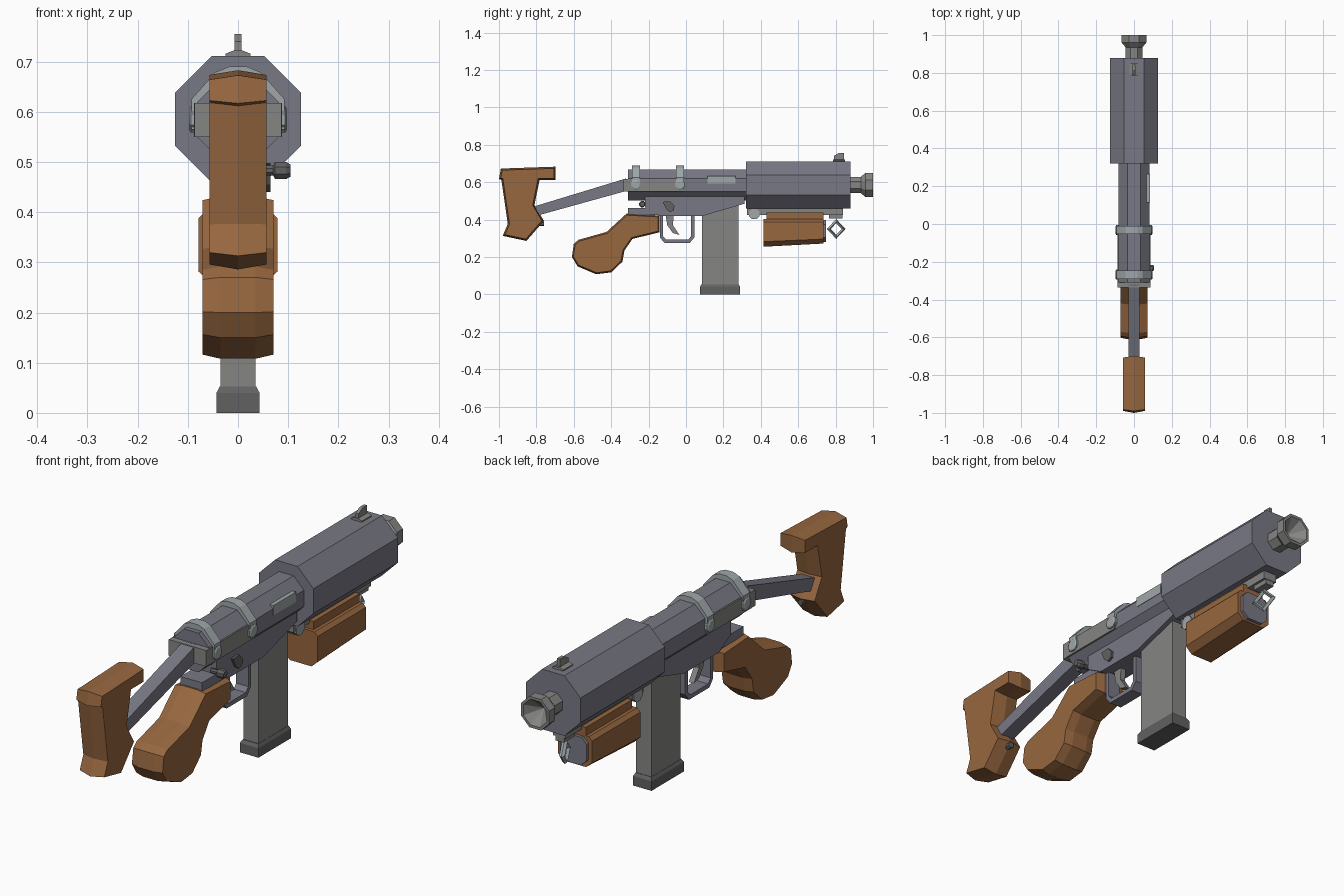
import bpy, bmesh, math
from mathutils import Vector, Matrix

if "Cube" in bpy.data.objects:
    bpy.data.objects.remove(bpy.data.objects["Cube"])

AXIS_Z = 0.585  # barrel centre height


def material(name, rgb):
    m = bpy.data.materials.new(name)
    m.diffuse_color = (*rgb, 1)
    m.use_nodes = True
    m.node_tree.nodes["Principled BSDF"].inputs["Base Color"].default_value = m.diffuse_color
    return m


STEEL = material("blued_steel", (0.19, 0.19, 0.235))
GREY = material("grey_metal", (0.235, 0.235, 0.23))
DARK = material("dark_metal", (0.12, 0.12, 0.12))
PALE = material("pale_metal", (0.35, 0.39, 0.40))
WOOD = material("wood", (0.31, 0.135, 0.05))


def loft(name, rings, mat):
    """Skin a list of equal-length point rings and cap both ends."""
    bm = bmesh.new()
    vs = [[bm.verts.new(p) for p in ring] for ring in rings]
    n = len(vs[0])
    for a, b in zip(vs, vs[1:]):
        for i in range(n):
            j = (i + 1) % n
            bm.faces.new((a[i], a[j], b[j], b[i]))
    bm.faces.new(vs[0])
    bm.faces.new(vs[-1][::-1])
    bmesh.ops.remove_doubles(bm, verts=bm.verts, dist=1e-5)
    bmesh.ops.recalc_face_normals(bm, faces=bm.faces)
    me = bpy.data.meshes.new(name)
    bm.to_mesh(me)
    bm.free()
    me.materials.append(mat)
    ob = bpy.data.objects.new(name, me)
    bpy.context.collection.objects.link(ob)
    return ob


def inset(pts, d):
    """Move a closed 2D outline inwards by d."""
    n = len(pts)
    area = sum(pts[i - 1][0] * pts[i][1] - pts[i][0] * pts[i - 1][1] for i in range(n))
    s = 1 if area > 0 else -1
    out = []
    for i in range(n):
        p, a, b = Vector(pts[i]), Vector(pts[i - 1]), Vector(pts[(i + 1) % n])
        e1, e2 = (p - a).normalized(), (b - p).normalized()
        m = Vector((-e1.y - e2.y, e1.x + e2.x)).normalized() * s
        c = max(0.5, abs(m.dot(Vector((-e1.y, e1.x)))))
        out.append(tuple(p + m * d / c))
    return out


def prism(name, pts, x0, x1, mat, crown=0, flat=0):
    """Side profile (y, z) across x; crown drops the edges, flat is the half-width of the full part."""
    if not crown:
        layers = [(x0, pts), (x1, pts)]
    else:
        low = inset(pts, crown)
        mid = [(-flat, pts), (flat, pts)] if flat else [(0, pts)]
        layers = [(x0, low), *mid, (x1, low)]
    return loft(name, [[(x, y, z) for y, z in q] for x, q in layers], mat)


def box(name, x, y, z, mat):
    return prism(name, [(y[0], z[0]), (y[1], z[0]), (y[1], z[1]), (y[0], z[1])], x[0], x[1], mat)


def lathe(name, profile, mat, n=8, axis='Y', at=(0, 0, AXIS_Z)):
    """Faceted turning; profile is (apothem, distance along axis)."""
    rings = []
    for r, d in profile:
        r /= math.cos(math.pi / n)
        ring = []
        for i in range(n):
            t = (i + 0.5) * 2 * math.pi / n
            u, v = r * math.cos(t), r * math.sin(t)
            p = (u, d, v) if axis == 'Y' else (d, u, v)
            ring.append(tuple(Vector(p) + Vector(at)))
        rings.append(ring)
    return loft(name, rings, mat)


def mirrored(half):
    return half + [(-x, z) for x, z in reversed(half)]


# Barrel shroud, receiver tube and muzzle
lathe("barrel_shroud", [(0.126, 0.32), (0.126, 0.88)], STEEL)
lathe("receiver_tube", [(0.082, -0.31), (0.082, 0.33)], STEEL)
lathe("muzzle", [(0.044, 0.86), (0.044, 0.935), (0.065, 0.96), (0.065, 1.0),
                 (0.054, 1.0), (0.0, 0.94)], GREY)

# Ejection port
box("ejection_port", (0.05, 0.084), (0.115, 0.265), (0.592, 0.634), PALE)

# Front sight
loft("sight_base", [[(x, y, z) for x, z in mirrored([(0.025, 0.705), (0.025, 0.716), (0.01, 0.722)])]
                    for y in (0.785, 0.85)], GREY)
prism("sight_blade", [(0.79, 0.715), (0.845, 0.715), (0.845, 0.755), (0.815, 0.755), (0.79, 0.74)],
      -0.007, 0.007, GREY)

# Lower receiver and tang
prism("lower_receiver", [(-0.22, 0.53), (0.313, 0.53), (0.313, 0.485), (0.09, 0.42),
                         (-0.14, 0.42), (-0.22, 0.465)], -0.055, 0.055, STEEL)
box("tang", (-0.05, 0.05), (-0.31, -0.14), (0.425, 0.463), STEEL)

# Trigger guard and trigger
prism("trigger_guard", [(-0.14, 0.425), (-0.14, 0.305), (-0.115, 0.275), (0.02, 0.275), (0.045, 0.305),
                        (0.045, 0.425), (0.028, 0.425), (0.028, 0.312), (0.012, 0.293),
                        (-0.107, 0.293), (-0.123, 0.312), (-0.123, 0.425)], -0.028, 0.028, STEEL)
prism("trigger", [(-0.11, 0.43), (-0.065, 0.43), (-0.07, 0.37), (-0.035, 0.318),
                  (-0.07, 0.328), (-0.1, 0.37)], -0.012, 0.012, GREY)

# Selector lever and safety knob on the right side
prism("selector_lever", [(-0.125, 0.495), (-0.085, 0.498), (-0.062, 0.475), (-0.065, 0.45),
                         (-0.085, 0.44), (-0.105, 0.455)], 0.05, 0.065, DARK)
lathe("safety_knob", [(0.01, 0.04), (0.01, 0.07), (0.017, 0.074), (0.017, 0.096), (0.012, 0.105)],
      DARK, axis='X', at=(0, -0.233, 0.483))

# Magazine with base plate
box("magazine", (-0.035, 0.035), (0.085, 0.28), (0.04, 0.48), GREY)
loft("magazine_base", [[(sx * x, 0.182 + sy * y, z) for sx, sy in ((1, 1), (-1, 1), (-1, -1), (1, -1))]
                       for x, y, z in ((0.043, 0.108, 0), (0.043, 0.108, 0.04), (0.036, 0.1, 0.053))], DARK)

# Pistol grip
prism("pistol_grip", [(-0.318, 0.432), (-0.142, 0.422), (-0.142, 0.332), (-0.286, 0.297), (-0.329, 0.235),
                      (-0.34, 0.175), (-0.4, 0.118), (-0.48, 0.108), (-0.58, 0.15), (-0.61, 0.2),
                      (-0.6, 0.27), (-0.575, 0.292), (-0.425, 0.334)],
      -0.071, 0.071, WOOD, crown=0.008, flat=0.035)

# Shoulder stock, arm and screw
prism("shoulder_stock", [(-1.0, 0.617), (-0.99, 0.673), (-0.698, 0.683), (-0.698, 0.612), (-0.783, 0.612),
                         (-0.81, 0.479), (-0.76, 0.393), (-0.853, 0.286), (-0.98, 0.313),
                         (-0.953, 0.377), (-0.987, 0.612)], -0.057, 0.057, WOOD, crown=0.009)
prism("stock_arm", [(-0.32, 0.62), (-0.32, 0.553), (-0.8, 0.42), (-0.83, 0.465)], -0.03, 0.03, STEEL)
lathe("stock_screw", [(0.011, -0.8), (0.011, -0.758)], DARK, n=6, at=(0, 0, 0.378))

# Hinge bracket around the rear of the receiver
box("hinge_block", (-0.087, 0.087), (-0.335, -0.3), (0.55, 0.618), GREY)
for side, s in (("right", 1), ("left", -1)):
    box("hinge_plate_" + side, (s * 0.07, s * 0.088), (-0.31, -0.015), (0.55, 0.618), GREY)

# Two clamps over the receiver with side bolts
outer = mirrored([(0.093, 0.565), (0.093, 0.625), (0.045, 0.679), (0.018, 0.69)])
inner = mirrored([(0.08, 0.565), (0.08, 0.615), (0.036, 0.66), (0.015, 0.665)])
arch = outer + inner[::-1]
for label, y in (("rear", -0.268), ("front", -0.032)):
    loft(label + "_clamp", [[(x, y + d, z) for x, z in arch] for d in (-0.022, 0.022)], PALE)
    for side, s in (("right", 1), ("left", -1)):
        lathe(f"{label}_clamp_bolt_{side}", [(0.026, s * 0.08), (0.026, s * 0.094), (0.02, s * 0.098)],
              PALE, axis='X', at=(0, y, 0.585))

# Rail under the barrel with rear roller and front lug
box("under_rail", (-0.03, 0.03), (0.325, 0.84), (0.425, 0.465), GREY)
lathe("rail_roller", [(0.028, -0.035), (0.028, 0.035)], PALE, axis='X', at=(0, 0.365, 0.43))
box("front_lug", (-0.02, 0.02), (0.765, 0.838), (0.405, 0.465), GREY)

# Foregrip with end plate
low = [(0.05, 0.255), (0.079, 0.282), (0.079, 0.388), (0.064, 0.403)]
end = [(0.05, 0.272), (0.079, 0.296), (0.079, 0.388), (0.064, 0.403)]
loft("foregrip", [[(x, y, z) for x, z in mirrored(q)] for y, q in ((0.415, low), (0.735, end))], WOOD)
box("foregrip_top", (-0.05, 0.05), (0.43, 0.735), (0.395, 0.438), WOOD)
plate = mirrored([(0.035, 0.28), (0.062, 0.305), (0.062, 0.375), (0.04, 0.398)])
loft("foregrip_end_plate", [[(x, y, z) for x, z in plate] for y in (0.73, 0.748)], STEEL)

# Diamond sling ring hanging from the lug
bpy.ops.mesh.primitive_torus_add(major_segments=4, minor_segments=4, major_radius=0.042,
                                 minor_radius=0.011, location=(0, 0.803, 0.35))
ring = bpy.context.object
ring.name = "sling_ring"
ring.matrix_world = (Matrix.Translation((0, 0.803, 0.35)) @ Matrix.Rotation(math.radians(20), 4, 'Z')
                     @ Matrix.Rotation(math.radians(90), 4, 'Y'))
ring.data.materials.append(PALE)
